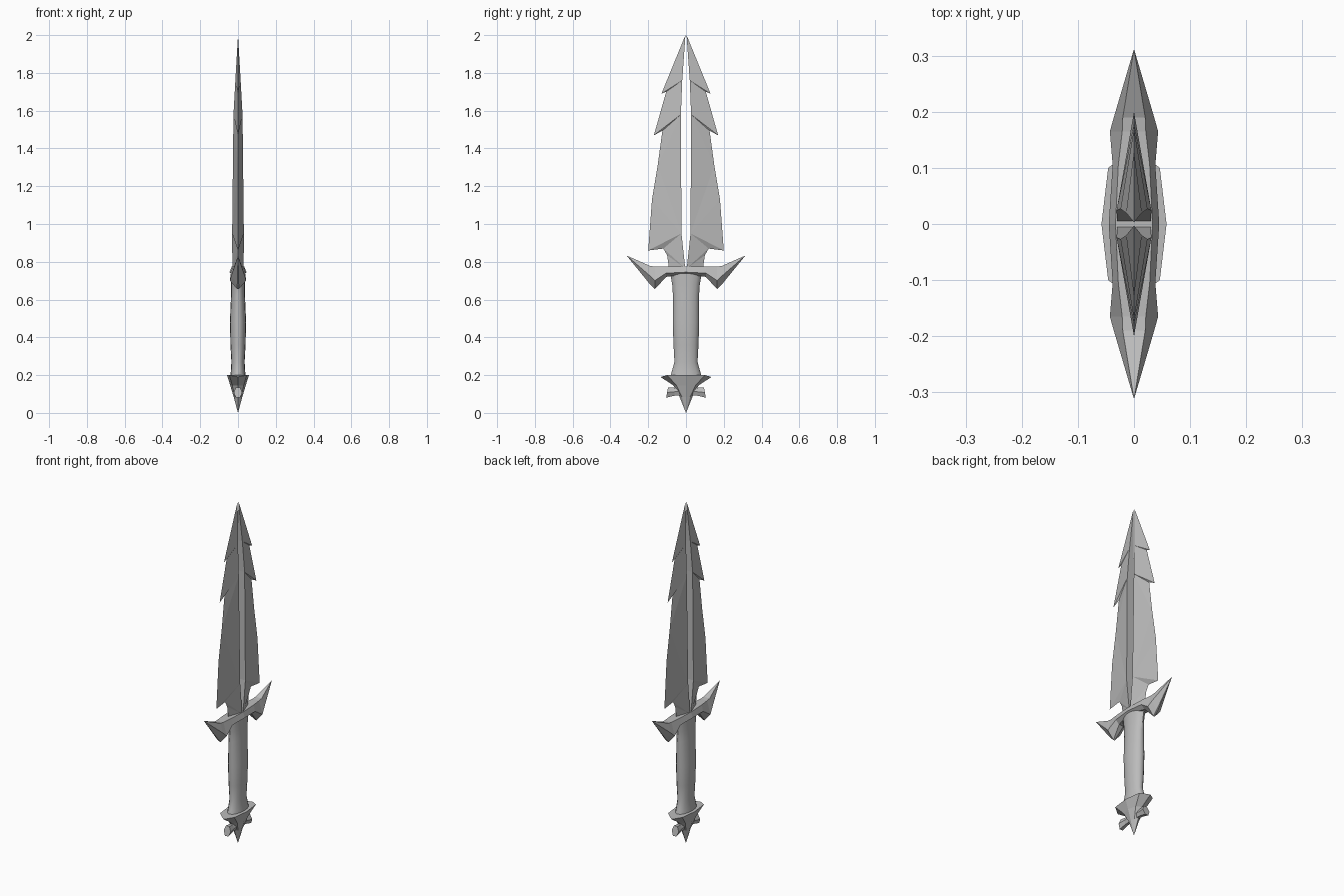
import bpy, bmesh, math

if "Cube" in bpy.data.objects:
    bpy.data.objects.remove(bpy.data.objects["Cube"])

steel = bpy.data.materials.new("grey_steel")
GREY = (0.5, 0.5, 0.5, 1)
steel.diffuse_color = GREY
steel.use_nodes = True
steel.node_tree.nodes["Principled BSDF"].inputs["Base Color"].default_value = GREY


def finish(name, bm):
    """Clean the mesh and turn it into a named object."""
    bmesh.ops.remove_doubles(bm, verts=bm.verts, dist=0.0002)
    bmesh.ops.recalc_face_normals(bm, faces=bm.faces)
    mesh = bpy.data.meshes.new(name)
    bm.to_mesh(mesh)
    bm.free()
    mesh.materials.append(steel)
    obj = bpy.data.objects.new(name, mesh)
    bpy.context.collection.objects.link(obj)
    return obj


def loft(name, rings, tip=False):
    """Skin a list of rings of points; cap both ends."""
    bm = bmesh.new()
    loops = [[bm.verts.new(p) for p in ring] for ring in rings]
    n = len(rings[0])
    for a, b in zip(loops, loops[1:]):
        for i in range(n):
            j = (i + 1) % n
            bm.faces.new((a[i], a[j], b[j], b[i]))
    bm.faces.new(loops[0])
    if not tip:
        bm.faces.new(loops[-1])
    return finish(name, bm)


# Blade halves: sharp barbed outer edge (y, z), thick inner edge (y, z, half width)
EDGE = [(.003, 2), (.13, 1.69), (.105, 1.7), (.17, 1.47), (.125, 1.493), (.15, 1.31),
        (.18, 1.13), (.2, .86), (.12, .87), (.1, .835), (.09, .765)]
SPINE = [(.003, 2, 0), (.02, 1.76, .014), (.027, 1.58, .024), (.024, .95, .031), (.004, .765, .03)]
PAIR = [0, 1, 1, 2, 2, 2, 3, 3, 3, 4, 4]


def blade_half(name, side):
    bm = bmesh.new()
    edge = [bm.verts.new((0, side * y, z)) for y, z in EDGE]
    spines = [[bm.verts.new((s * w, side * y, z)) for y, z, w in SPINE] for s in (1, -1)]
    for spine in spines:
        for i in range(len(EDGE) - 1):
            a, b = PAIR[i], PAIR[i + 1]
            bm.faces.new((edge[i], edge[i + 1], spine[b]))
            if a != b:
                bm.faces.new((edge[i], spine[b], spine[a]))
    left, right = spines
    for i in range(len(SPINE) - 1):
        bm.faces.new((left[i], left[i + 1], right[i + 1], right[i]))
    bm.faces.new((left[-1], edge[-1], right[-1]))
    return finish(name, bm)


blade_half("blade_back_half", 1)
blade_half("blade_front_half", -1)

# Guard: y, then half width and height of the top, middle and bottom of each section
ARM = [(0, .033, .775, .045, .745, .03, .735),
       (.105, .028, .775, .038, .74, .015, .72),
       (.165, .021, .775, .043, .7, .004, .655),
       (.19, .02, .778, .036, .725, .004, .68),
       (.312, 0, .832, 0, .831, 0, .83)]


def guard_ring(side, row):
    y, tw, tz, mw, mz, bw, bz = row
    half = [(tw, tz), (mw, mz), (bw, bz)]
    outline = half + [(-w, z) for w, z in reversed(half)]
    return [(w, side * y, z) for w, z in outline]


loft("guard", [guard_ring(-1, r) for r in reversed(ARM)] + [guard_ring(1, r) for r in ARM[1:]])

# Grip: height, half width in x, half width in y
GRIP = [(.185, .042, .085), (.22, .038, .075), (.27, .035, .061), (.36, .04, .066),
        (.48, .043, .07), (.62, .037, .069), (.68, .036, .073), (.745, .036, .085)]
SIDES = 16
grip = loft("grip", [[(rx * math.cos(math.tau * k / SIDES), ry * math.sin(math.tau * k / SIDES), z)
                      for k in range(SIDES)] for z, rx, ry in GRIP])
bpy.context.view_layer.objects.active = grip
grip.select_set(True)
bpy.ops.object.shade_smooth_by_angle(angle=math.radians(40))
grip.select_set(False)


# Pommel: pointed rim tapering in a hollow curve to a spike
def pommel_ring(z, x_mid, x_side, y_side, y_tip, z_tip):
    quarter = [(x_mid, 0, z), (x_side, y_side, z), (0, y_tip, z_tip),
               (-x_side, y_side, z)]
    return quarter + [(-x, -y, h) for x, y, h in quarter]


loft("pommel", [pommel_ring(.2, .058, .046, .1, .135, .19),
                pommel_ring(.145, .041, .03, .05, .066, .145),
                pommel_ring(.085, .023, .016, .022, .034, .085),
                pommel_ring(0, 0, 0, 0, 0, 0)], tip=True)


# Side studs: stubby flared prongs below the rim
def stud_ring(side, y, lean, r, z):
    return [(r * .7 * math.cos(math.tau * k / 6), side * (y - lean * math.sin(math.tau * k / 6)),
             z + r * math.sin(math.tau * k / 6)) for k in range(6)]


for side, word in ((1, "back"), (-1, "front")):
    loft("pommel_stud_" + word, [stud_ring(side, .01, 0, .026, .115),
                                 stud_ring(side, .06, 0, .024, .112),
                                 stud_ring(side, .1, .006, .032, .108)])
